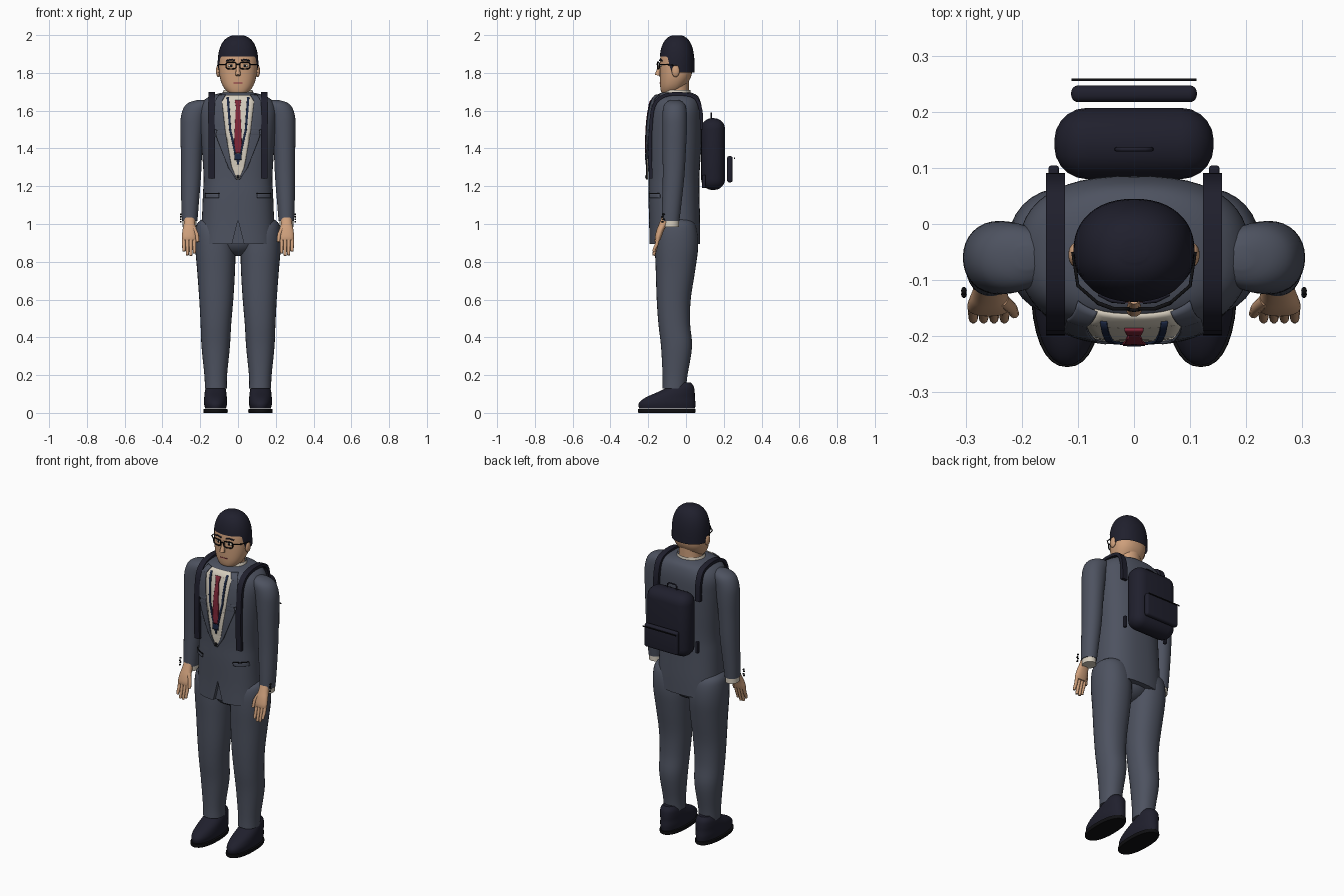
import bpy, bmesh, math
from mathutils import Vector

cube = bpy.data.objects.get("Cube")
if cube:
    bpy.data.objects.remove(cube)


def material(name, r, g, b):
    m = bpy.data.materials.new(name)
    m.use_nodes = True
    m.diffuse_color = (r, g, b, 1)
    m.node_tree.nodes["Principled BSDF"].inputs["Base Color"].default_value = (r, g, b, 1)
    return m


suit = material("slate suit", .075, .085, .117)
navy = material("dark navy", .014, .014, .026)
skin = material("skin", .62, .35, .2)
white = material("cream shirt", .68, .62, .52)
red = material("crimson", .22, .02, .04)
ribbon = material("blue ribbon", .012, .022, .06)
black = material("black", .005, .005, .006)
SIDES = (("left", 1), ("right", -1))


def finish(bm, name, mat):
    bmesh.ops.recalc_face_normals(bm, faces=bm.faces)
    me = bpy.data.meshes.new(name)
    bm.to_mesh(me)
    bm.free()
    ob = bpy.data.objects.new(name, me)
    bpy.context.collection.objects.link(ob)
    me.materials.append(mat)
    return ob


def spline(keys, steps=4):
    """Catmull-Rom interpolation of equal-length tuples."""
    out = []
    for i in range(len(keys) - 1):
        a, b, c, d = (keys[min(max(i + k, 0), len(keys) - 1)] for k in (-1, 0, 1, 2))
        for t in (j / steps for j in range(steps)):
            out.append(tuple(.5 * (2*q + (r - p)*t + (2*p - 5*q + 4*r - s)*t*t + (3*q - p - 3*r + s)*t**3)
                             for p, q, r, s in zip(a, b, c, d)))
    return out + [tuple(keys[-1])]


def oval(a, n):
    c, s = math.cos(a), math.sin(a)
    return math.copysign(abs(c) ** (2 / n), c), math.copysign(abs(s) ** (2 / n), s)


def skin_rings(rings, name, mat, caps=True, closed=True):
    bm = bmesh.new()
    rows = [[bm.verts.new(p) for p in ring] for ring in rings]
    n = len(rows[0])
    for lo, hi in zip(rows, rows[1:]):
        for i in range(n if closed else n - 1):
            j = (i + 1) % n
            bm.faces.new((lo[i], lo[j], hi[j], hi[i]))
    if caps:
        bm.faces.new(rows[0])
        bm.faces.new(rows[-1])
    return finish(bm, name, mat)


def loft(name, mat, keys, n=2.0, side=1, caps=True, seg=32, steps=4):
    """Stack of ovals; each key is z, centre x, centre y, radius x, radius y."""
    rings = []
    for z, cx, cy, rx, ry in spline(keys, steps):
        unit = [oval(math.tau * i / seg, n) for i in range(seg)]
        rings.append([(side * (cx + u * rx), cy + v * ry, z) for u, v in unit])
    return skin_rings(rings, name, mat, caps)


def ball(name, mat, centre, radii):
    bm = bmesh.new()
    bmesh.ops.create_uvsphere(bm, u_segments=20, v_segments=12, radius=1)
    bmesh.ops.scale(bm, vec=radii, verts=bm.verts)
    bmesh.ops.translate(bm, vec=centre, verts=bm.verts)
    return finish(bm, name, mat)


def box(name, mat, lo, hi, bevel=0):
    bm = bmesh.new()
    bmesh.ops.create_cube(bm, size=1)
    lo, hi = Vector(lo), Vector(hi)
    bmesh.ops.scale(bm, vec=hi - lo, verts=bm.verts)
    bmesh.ops.translate(bm, vec=(lo + hi) / 2, verts=bm.verts)
    if bevel:
        bmesh.ops.bevel(bm, geom=bm.edges[:], offset=bevel, segments=5, profile=.5, affect='EDGES')
    return finish(bm, name, mat)


def tube(name, mat, pts, r, taper=1, cyclic=False):
    cu = bpy.data.curves.new(name, 'CURVE')
    cu.dimensions = '3D'
    cu.bevel_depth, cu.bevel_resolution, cu.use_fill_caps = r, 3, True
    sp = cu.splines.new('POLY')
    sp.points.add(len(pts) - 1)
    for i, p in enumerate(pts):
        sp.points[i].co = (*p, 1)
        sp.points[i].radius = 1 + (taper - 1) * i / (len(pts) - 1)
    sp.use_cyclic_u = cyclic
    ob = bpy.data.objects.new(name, cu)
    bpy.context.collection.objects.link(ob)
    cu.materials.append(mat)


# Jacket body with a split at the front hem
TORSO = [(.895, 0, -.06, .197, .135), (1.0, 0, -.06, .192, .135), (1.15, 0, -.064, .186, .135),
         (1.25, 0, -.064, .182, .135), (1.4, 0, -.062, .192, .142), (1.52, 0, -.058, .202, .143),
         (1.6, 0, -.053, .205, .138), (1.65, 0, -.052, .185, .128), (1.68, 0, -.05, .14, .11),
         (1.695, 0, -.05, .085, .08)]
BODY_N = 2.5
jacket = loft("jacket", suit, TORSO, BODY_N, seg=48)
cutter = skin_rings([[(-.035, y, .88), (.035, y, .88), (0, y, 1.02)] for y in (-.3, -.172)], "hem_cutter", suit)
cutter.hide_render = True
cutter.hide_set(True)
split = jacket.modifiers.new("hem split", 'BOOLEAN')
split.object, split.operation = cutter, 'DIFFERENCE'

ROWS = spline(TORSO, 8)


def front_y(x, z):
    _, _, cy, rx, ry = min(ROWS, key=lambda k: abs(k[0] - z))
    for a, b in zip(ROWS, ROWS[1:]):
        if a[0] <= z <= b[0]:
            t = (z - a[0]) / (b[0] - a[0])
            cy, rx, ry = (a[k] + (b[k] - a[k]) * t for k in (2, 3, 4))
    return cy - ry * max(0, 1 - abs(x / rx) ** BODY_N) ** (1 / BODY_N)


def panel(name, mat, keys, lift, side=1):
    """Thin cloth plate hugging the chest; each key is z, x from, x to."""
    rings = []
    for a, b in zip(keys, keys[1:]):
        for t in (0, .2, .4, .6, .8, 1):
            z, x0, x1 = (p + (q - p) * t for p, q in zip(a, b))
            xs = [x0 + (x1 - x0) * i / 8 for i in range(9)]
            rings.append([(side * x, front_y(x, z) - lift, z) for x in xs])
    ob = skin_rings(rings, name, mat, caps=False, closed=False)
    ob.modifiers.new("cloth", 'SOLIDIFY').thickness = .005
    ob.modifiers["cloth"].offset = 0


# Shirt front, tie, lapels and pockets
panel("shirt_front", white, [(1.682, -.07, .07), (1.65, -.09, .09), (1.45, -.062, .062),
                             (1.3, -.035, .035), (1.235, -.006, .006)], .004)
panel("tie", red, [(1.655, -.017, .017), (1.62, -.011, .011), (1.43, -.021, .021), (1.375, -.012, .012)], .01)
panel("ribbon_clasp", ribbon, [(1.372, -.02, .02), (1.34, -.018, .018)], .012)
panel("ribbon_tail", ribbon, [(1.34, -.008, .008), (1.315, -.004, .004)], .01)
ball("jacket_button", black, (0, front_y(0, 1.25) - .012, 1.25), (.009, .005, .009))
panel("breast_pocket", suit, [(1.48, .075, .13), (1.46, .075, .13)], .006, -1)
for label, s in SIDES:
    panel(label + "_lapel", suit, [(1.684, .065, .1), (1.65, .085, .12), (1.51, .069, .132), (1.495, .067, .112),
                                   (1.47, .064, .118), (1.3, .033, .052), (1.235, .004, .01)], .01, s)
    panel(label + "_ribbon", ribbon, [(1.67, .048, .06), (1.5, .036, .047), (1.36, .004, .016)], .009, s)
    panel(label + "_pocket_flap", suit, [(1.16, .1, .172), (1.138, .102, .174)], .007, s)
    panel(label + "_pocket_trim", black, [(1.163, .1, .172), (1.159, .1, .172)], .01, s)

# Trousers, shoes
ball("trouser_seat", suit, (0, -.055, .92), (.13, .105, .09))
for label, s in SIDES:
    loft(label + "_trouser_leg", suit, [
        (.13, .117, -.062, .058, .062), (.2, .118, -.058, .06, .066), (.35, .118, -.05, .075, .082),
        (.47, .117, -.062, .081, .084), (.6, .115, -.065, .09, .09), (.75, .116, -.056, .1, .104),
        (.87, .12, -.05, .106, .114), (.96, .125, -.05, .1, .11), (1.01, .125, -.05, .085, .09),
        (1.04, .125, -.05, .03, .04)], 2.2, s)
    loft(label + "_shoe", navy, [
        (.022, .119, -.1, .055, .148), (.05, .119, -.1, .061, .15), (.08, .119, -.085, .06, .132),
        (.11, .119, -.052, .057, .098), (.14, .119, -.025, .05, .066), (.162, .119, -.015, .035, .04)], 2.2, s)
    loft(label + "_shoe_sole", black, [(0, .119, -.102, .062, .15), (.008, .119, -.102, .065, .153),
                                       (.02, .119, -.102, .064, .152)], 2.3, s, steps=2)

# Sleeves, cuffs, hands and beaded bracelets
for label, s in SIDES:
    loft(label + "_sleeve", suit, [
        (1.015, .256, -.082, .041, .047), (1.1, .254, -.076, .046, .051), (1.25, .249, -.066, .053, .057),
        (1.4, .246, -.062, .057, .062), (1.5, .242, -.06, .063, .065), (1.57, .235, -.06, .067, .065),
        (1.62, .217, -.06, .068, .06), (1.645, .2, -.06, .055, .045), (1.657, .19, -.06, .02, .02)], 2.1, s)
    loft(label + "_shirt_cuff", white, [(.985, .256, -.08, .037, .043), (1.03, .256, -.08, .037, .043)], 2, s, steps=1)
    loft(label + "_hand", skin, [
        (.915, .259, -.15, .036, .014), (.935, .259, -.146, .038, .018), (.97, .258, -.135, .035, .02),
        (1.0, .257, -.12, .03, .023), (1.04, .256, -.1, .028, .026)], 2.3, s)
    for i, reach in enumerate((.845, .832, .835, .855)):
        x = .231 + .0185 * i
        tube(f"{label}_finger_{i + 1}", skin, [(s * x, -.145, .935), (s * x, -.156, .89),
             (s * x, -.168, reach + .012), (s * x, -.17, reach)], .0105, .7)
    tube(label + "_thumb", skin, [(s * .235, -.135, .98), (s * .218, -.15, .945), (s * .213, -.16, .905)], .012, .7)
    for i in range(4):
        ball(f"{label}_bead_{i + 1}", black, (s * .303, -.125 + .006 * (i % 2), 1.012 + .013 * i), (.005, .007, .005))

# Head, neck, shirt collar
loft("neck", skin, [(1.62, 0, -.045, .07, .062), (1.7, 0, -.045, .066, .06), (1.77, 0, -.045, .068, .06)])
loft("shirt_collar", white, [(1.66, 0, -.05, .1, .085), (1.69, 0, -.05, .084, .076),
                             (1.71, 0, -.047, .076, .07)], caps=False)
loft("head", skin, [
    (1.688, 0, -.09, .035, .03), (1.698, 0, -.083, .055, .048), (1.73, 0, -.07, .08, .067),
    (1.78, 0, -.056, .097, .083), (1.84, 0, -.053, .101, .086), (1.9, 0, -.05, .099, .083),
    (1.95, 0, -.05, .075, .065)], 2.3)
tube("nose", skin, [(0, -.134, 1.85), (0, -.146, 1.81), (0, -.152, 1.787)], .009, 1.6)
box("mouth", red, (-.024, -.1395, 1.744), (.024, -.134, 1.748))

# Hair cap: hairline high over the brow, low at the nape
rings = []
for k in range(17):
    ring = []
    for i in range(48):
        a = math.tau * i / 48
        u, v = oval(a, 2.2)
        brow = min(1, max(0, (-math.sin(a) - .25) / .3))
        line = 1.802 + .085 * brow * brow * (3 - 2 * brow)
        z = line + (1.999 - line) * math.sin(math.pi / 2 * k / 16)
        r = max(.02, 1 - max(0, (z - 1.83) / .17) ** 2.6) ** (1 / 2.6)
        ring.append((u * .108 * r, -.048 + v * .093 * r, z))
    rings.append(ring)
hair = skin_rings(rings, "hair", navy, caps=False)
bm = bmesh.new()
bm.from_mesh(hair.data)
bmesh.ops.holes_fill(bm, edges=[e for e in bm.edges if e.is_boundary and e.verts[0].co.z > 1.95])
bm.to_mesh(hair.data)
bm.free()

# Ears, eyes, brows, glasses
for label, s in SIDES:
    ball(label + "_ear", skin, (s * .105, -.055, 1.81), (.012, .021, .032))
    ball(label + "_eye", white, (s * .036, -.132, 1.838), (.017, .007, .008))
    ball(label + "_iris", black, (s * .036, -.137, 1.838), (.007, .004, .007))
    tube(label + "_eyebrow", navy, [(s * .016, -.139, 1.866), (s * .04, -.136, 1.871), (s * .062, -.125, 1.864)], .004)
    rim = [oval(math.tau * i / 24, 3.5) for i in range(24)]
    tube(label + "_glasses_rim", black, [(s * (.037 + .027 * u), -.151 + .1 * max(0, u) * .1, 1.839 + .018 * v)
                                         for u, v in rim], .0035, cyclic=True)
    tube(label + "_glasses_arm", black, [(s * .063, -.142, 1.845), (s * .1, -.11, 1.845), (s * .109, -.05, 1.838)], .003)
tube("glasses_bridge", black, [(-.011, -.152, 1.843), (0, -.154, 1.846), (.011, -.152, 1.843)], .003)

# Backpack with pocket, zip and handle
box("backpack", navy, (-.142, .08, 1.18), (.142, .207, 1.56), .058)
box("backpack_pocket", navy, (-.112, .217, 1.22), (.112, .247, 1.36), .013)
box("pocket_zip", black, (-.111, .255, 1.345), (.111, .259, 1.351))
tube("backpack_handle", navy, [(-.032, .133, 1.55), (-.03, .133, 1.58), (-.02, .133, 1.588),
                               (.02, .133, 1.588), (.03, .133, 1.58), (.032, .133, 1.55)], .004)

# Shoulder straps: a flat band swept over each shoulder
PATH = spline([(.082, 1.5), (.078, 1.6), (.045, 1.672), (-.05, 1.69), (-.13, 1.672), (-.172, 1.62),
               (-.186, 1.52), (-.19, 1.4), (-.186, 1.24)])
for label, s in SIDES:
    rings = []
    for i, (y, z) in enumerate(PATH):
        a, b = PATH[max(i - 1, 0)], PATH[min(i + 1, len(PATH) - 1)]
        d = Vector((b[0] - a[0], b[1] - a[1])).normalized()
        ny, nz = d.y * .009, -d.x * .009
        rings.append([(s * (.14 + w * .017), y + h * ny, z + h * nz)
                      for w, h in ((-1, -1), (1, -1), (1, 1), (-1, 1))])
    skin_rings(rings, label + "_strap", navy)
    box(label + "_strap_end", navy, (s * .143 - .009, .085, 1.19), (s * .143 + .009, .104, 1.26), .004)

# Smooth shading with crisp edges
bpy.ops.object.select_all(action='DESELECT')
for ob in bpy.context.collection.objects:
    if ob.type == 'MESH' and not ob.hide_render:
        ob.select_set(True)
        bpy.context.view_layer.objects.active = ob
bpy.ops.object.shade_smooth_by_angle(angle=math.radians(40))
